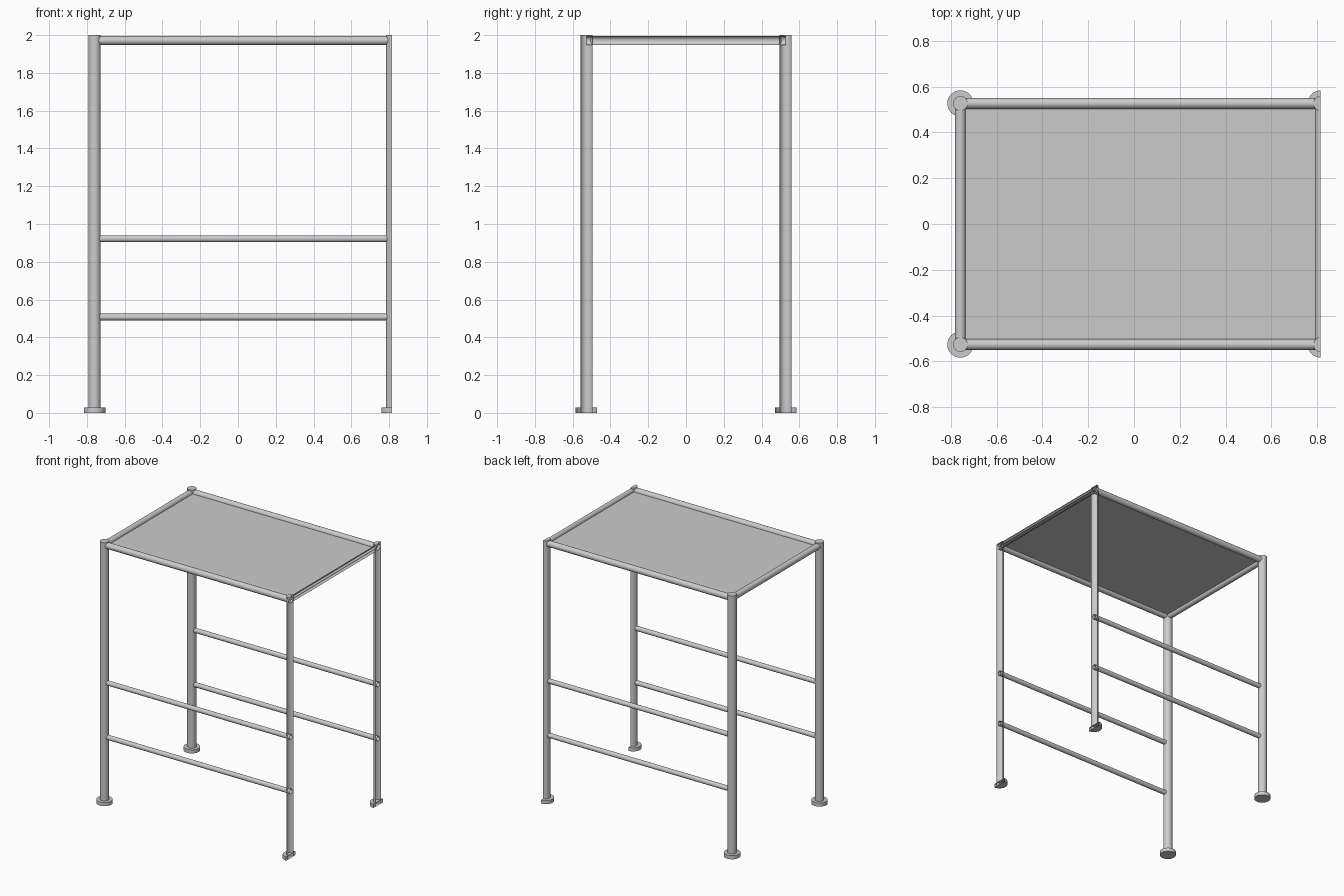
import bpy, bmesh
from mathutils import Vector

if "Cube" in bpy.data.objects:
    bpy.data.objects.remove(bpy.data.objects["Cube"])

XL, XR, Y = -0.759, 0.816, 0.527   # left leg axis, cut plane, leg row offset
TOP = 1.971                        # height of the top frame axis


def tube(name, a, b, r, caps=True, segs=32):
    """Cylinder between two points, sliced open at the right cut plane."""
    a, b = Vector(a), Vector(b)
    d = b - a
    bm = bmesh.new()
    bmesh.ops.create_cone(bm, cap_ends=caps, segments=segs, radius1=r, radius2=r, depth=d.length)
    rot = d.to_track_quat('Z', 'Y')
    for v in bm.verts:
        v.co = rot @ v.co + (a + b) / 2
    bmesh.ops.bisect_plane(bm, geom=bm.verts[:] + bm.edges[:] + bm.faces[:], dist=1e-5,
                           plane_co=(XR, 0, 0), plane_no=(1, 0, 0), clear_outer=True)
    me = bpy.data.meshes.new(name)
    bm.to_mesh(me)
    bm.free()
    ob = bpy.data.objects.new(name, me)
    bpy.context.collection.objects.link(ob)
    bpy.ops.object.select_all(action='DESELECT')
    ob.select_set(True)
    bpy.context.view_layer.objects.active = ob
    bpy.ops.object.shade_smooth_by_angle()
    return ob


# Legs and round feet; the right pair is halved by the cut plane
for xn, x in (("left", XL), ("right", XR)):
    for yn, y in (("front", -Y), ("back", Y)):
        tube(f"{yn}_{xn}_leg", (x, y, 0.0), (x, y, 2.0), 0.032)
        tube(f"{yn}_{xn}_foot", (x, y, 0.0), (x, y, 0.028), 0.057)
    # Short top rail between front and back legs
    tube(f"{xn}_top_rail", (x, -Y, TOP), (x, Y, TOP), 0.0235, caps=False)

# Long top rails and side rungs, open where the model is cut
for yn, y in (("front", -Y), ("back", Y)):
    for rn, z, r in (("top_rail", TOP, 0.0235), ("upper_rung", 0.922, 0.018), ("lower_rung", 0.507, 0.018)):
        tube(f"{yn}_{rn}", (XL, y, z), (XR, y, z), r, caps=False)

# Flat top panel set inside the frame
me = bpy.data.meshes.new("top_panel")
me.from_pydata([(XL, -Y, TOP), (XR, -Y, TOP), (XR, Y, TOP), (XL, Y, TOP)], [], [(0, 1, 2, 3)])
bpy.context.collection.objects.link(bpy.data.objects.new("top_panel", me))
